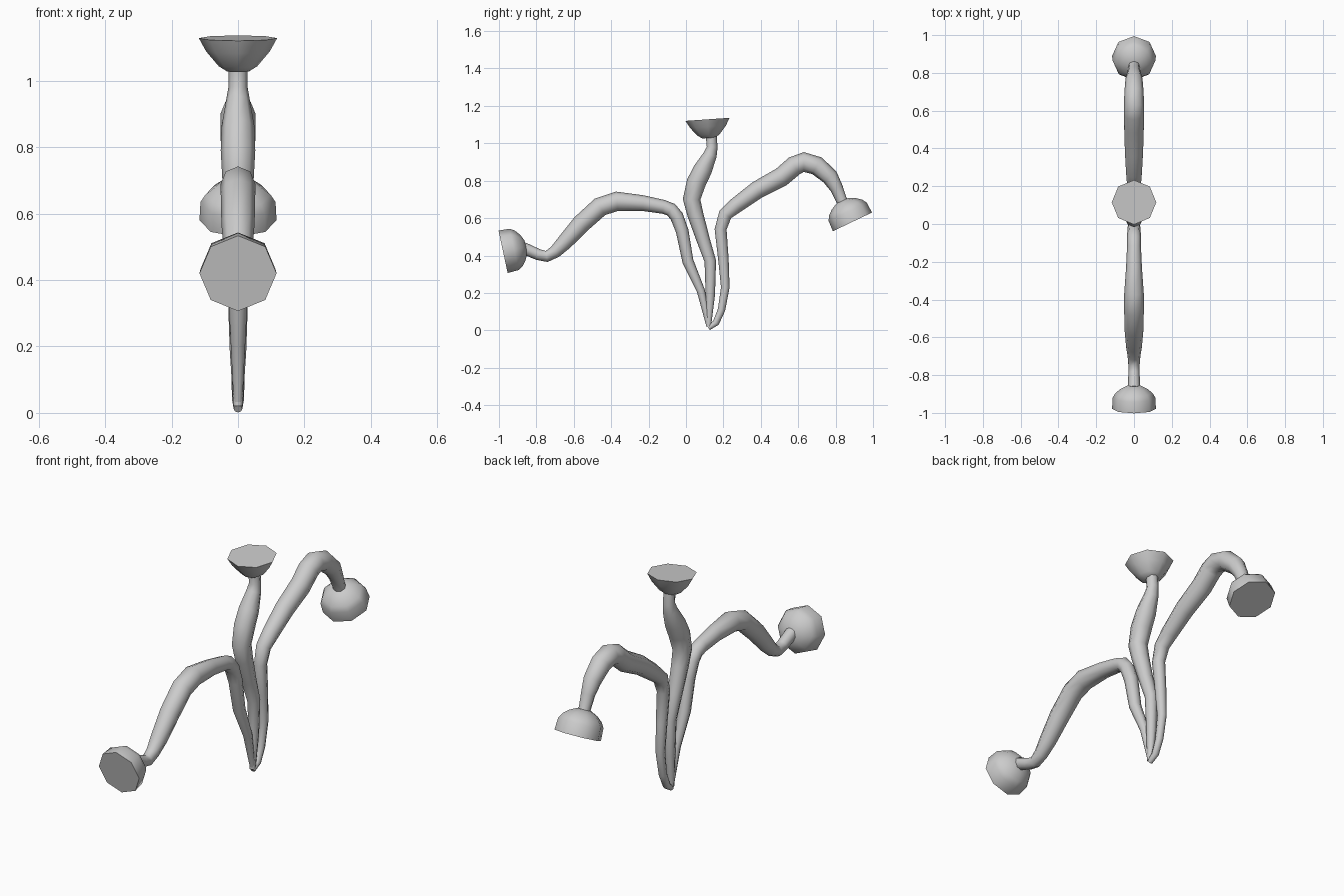
import bpy
import bmesh
from math import cos, sin, pi, radians
from mathutils import Vector

SIDES = 8

old_cube = bpy.data.objects.get("Cube")
if old_cube:
    bpy.data.objects.remove(old_cube, do_unlink=True)

grey = bpy.data.materials.new("plain grey")
grey.use_nodes = True
grey_colour = (0.6, 0.6, 0.6, 1)
grey.diffuse_color = grey_colour
grey.node_tree.nodes["Principled BSDF"].inputs["Base Color"].default_value = grey_colour


def make_tube(name, centres, radii, tangents):
    """Skin octagonal rings along a path lying in the x = 0 plane."""
    bm = bmesh.new()
    side = Vector((1, 0, 0))
    rings = []
    for centre, radius, tangent in zip(centres, radii, tangents):
        across = tangent.cross(side).normalized()
        angles = [2 * pi * i / SIDES for i in range(SIDES)]
        rings.append([bm.verts.new(centre + radius * (cos(a) * side + sin(a) * across))
                      for a in angles])
    for low, high in zip(rings, rings[1:]):
        for i in range(SIDES):
            j = (i + 1) % SIDES
            bm.faces.new((low[i], low[j], high[j], high[i]))
    bm.faces.new(rings[0])
    bm.faces.new(rings[-1])
    bmesh.ops.recalc_face_normals(bm, faces=bm.faces)
    mesh = bpy.data.meshes.new(name)
    bm.to_mesh(mesh)
    bm.free()
    mesh.materials.append(grey)
    obj = bpy.data.objects.new(name, mesh)
    bpy.context.collection.objects.link(obj)
    bpy.ops.object.select_all(action='DESELECT')
    obj.select_set(True)
    bpy.context.view_layer.objects.active = obj
    bpy.ops.object.shade_smooth_by_angle(angle=radians(55))
    return obj


def make_stem(name, path):
    """Bent stem from (y, z, radius) stations."""
    points = [Vector((0, y, z)) for y, z, r in path]
    last = len(points) - 1
    tangents = [(points[min(i + 1, last)] - points[max(i - 1, 0)]).normalized()
                for i in range(last + 1)]
    make_tube(name, points, [r for y, z, r in path], tangents)


def make_cup(name, y, z, direction, profile):
    """Flat-faced cup from (depth behind the face, radius) stations."""
    axis = Vector((0, *direction)).normalized()
    face = Vector((0, y, z))
    centres = [face - axis * depth for depth, r in profile]
    make_tube(name, centres, [r for depth, r in profile], [axis] * len(profile))


# Stems, from the shared foot to each cup
make_stem("front_stem", [
    (.12, .03, .013), (.08, .21, .022), (.01, .37, .03), (-.02, .53, .034),
    (-.05, .61, .036), (-.08, .645, .037), (-.12, .66, .037), (-.23, .68, .042),
    (-.37, .69, .052), (-.46, .66, .052), (-.56, .57, .05), (-.65, .47, .042),
    (-.70, .42, .034), (-.745, .395, .03), (-.79, .405, .03), (-.87, .44, .032)])
make_stem("middle_stem", [
    (.12, .02, .014), (.13, .19, .025), (.13, .37, .031), (.09, .49, .036),
    (.05, .62, .043), (.03, .70, .047), (.055, .79, .052), (.09, .86, .05),
    (.13, .94, .036), (.14, .98, .029), (.135, 1.04, .029)])
make_stem("back_stem", [
    (.12, .012, .013), (.16, .04, .018), (.19, .11, .02), (.21, .23, .023),
    (.20, .38, .028), (.185, .54, .032), (.21, .62, .037), (.27, .67, .042),
    (.38, .75, .048), (.51, .82, .052), (.58, .88, .053), (.63, .90, .053),
    (.70, .88, .051), (.77, .82, .045), (.805, .76, .035), (.83, .70, .03),
    (.845, .67, .032)])

# Cups: two rounded, one flared
rounded = [(0, .116), (.06, .113), (.085, .098), (.108, .07), (.125, .035)]
flared = [(0, .118), (.04, .096), (.085, .058), (.1, .034)]
make_cup("front_cup", -.978, .42, (-.98, -.21), rounded)
make_cup("middle_cup", .115, 1.128, (-.07, 1), flared)
make_cup("back_cup", .89, .58, (.43, -.9), rounded)
